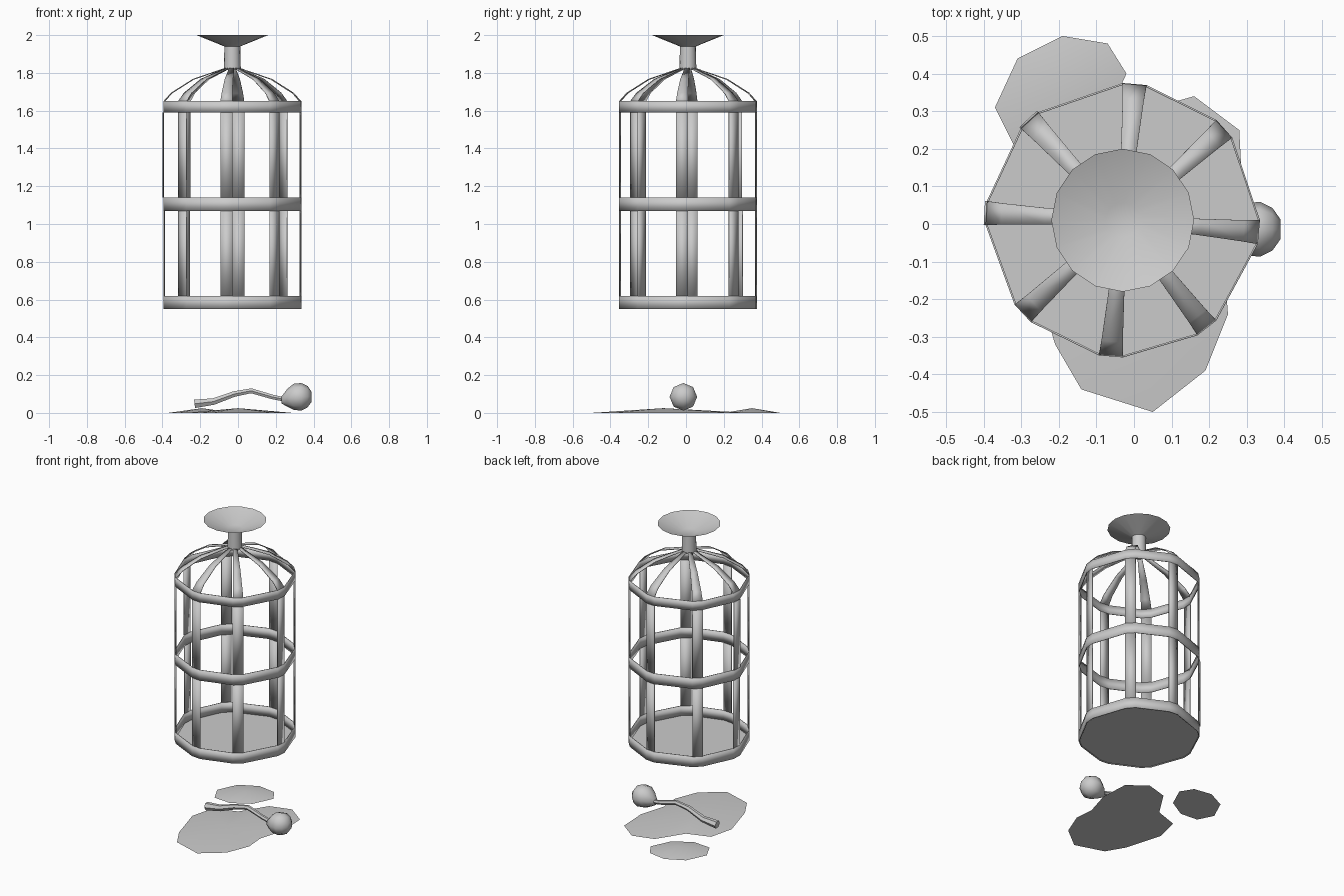
import bpy, bmesh, math
from mathutils import Vector

if "Cube" in bpy.data.objects:
    bpy.data.objects.remove(bpy.data.objects["Cube"])

CX, CY, R = -0.03, 0.01, 0.365
BARS = [-137, -95, -52, -5, 42, 85, 133, 177]   # bar centre angles
HALF = 5                                         # half bar width in degrees


def make(name, verts, faces, smooth=None):
    me = bpy.data.meshes.new(name)
    me.from_pydata(verts, [], faces)
    me.update()
    bm = bmesh.new()
    bm.from_mesh(me)
    bmesh.ops.recalc_face_normals(bm, faces=bm.faces)
    bm.to_mesh(me)
    bm.free()
    ob = bpy.data.objects.new(name, me)
    bpy.context.collection.objects.link(ob)
    if smooth:
        bpy.context.view_layer.objects.active = ob
        bpy.ops.object.select_all(action='DESELECT')
        ob.select_set(True)
        bpy.ops.object.shade_smooth_by_angle(angle=math.radians(smooth))
    return ob


def polar(r, deg, z):
    a = math.radians(deg)
    return (CX + r * math.cos(a), CY + r * math.sin(a), z)


def thin(ob, t=0.005):
    m = ob.modifiers.new("thickness", 'SOLIDIFY')
    m.thickness = t
    m.offset = -1
    return ob


def loft(name, rings, cap_start=True, cap_end=True, smooth=40):
    n = len(rings[0])
    verts = [p for ring in rings for p in ring]
    faces = [(i * n + j, i * n + (j + 1) % n, (i + 1) * n + (j + 1) % n, (i + 1) * n + j)
             for i in range(len(rings) - 1) for j in range(n)]
    if cap_start:
        faces.append(tuple(range(n))[::-1])
    if cap_end:
        faces.append(tuple(range(len(verts) - n, len(verts))))
    return make(name, verts, faces, smooth)


# Horizontal bands of the cage
angles = [a + s * HALF for a in BARS for s in (-1, 1)]
for name, z0, z1 in (("lower_band", 0.55, 0.62), ("middle_band", 1.07, 1.14), ("upper_band", 1.59, 1.65)):
    thin(loft(name, [[polar(R, a, z) for a in angles] for z in (z0, z1)], False, False))

# Cage floor
make("cage_floor", [polar(R - 0.003, a, 0.555) for a in angles], [tuple(range(len(angles)))])

# Upright bars, each continuing into a dome rib
UPRIGHT = [(R, 0.62, HALF), (R, 1.07, HALF)], [(R, 1.14, HALF), (R, 1.59, HALF)]
RIB = [(R, 1.65, HALF), (0.325, 1.695, HALF), (0.21, 1.768, 6), (0.045, 1.825, 18)]
for k, a in enumerate(BARS):
    for part, prof in (("lower_bar", UPRIGHT[0]), ("upper_bar", UPRIGHT[1]), ("dome_rib", RIB)):
        v = [polar(r, a + s * h, z) for r, z, h in prof for s in (-1, 1)]
        f = [(2 * i, 2 * i + 1, 2 * i + 3, 2 * i + 2) for i in range(len(prof) - 1)]
        thin(make(f"{part}_{k + 1}", v, f, 40))

# Neck with an open funnel on top
profile = [(0.045, 1.815), (0.042, 1.94), (0.19, 2.0), (0.046, 1.943)]
loft("funnel_top", [[polar(r, 360 * j / 16, z) for j in range(16)] for r, z in profile])


# Puddles: low fans raised at the middle
def puddle(name, outline, centre):
    n = len(outline)
    verts = [(x, y, 0) for x, y in outline] + [centre]
    make(name, verts, [(i, (i + 1) % n, n) for i in range(n)] + [tuple(range(n))[::-1]], 40)


puddle("large_puddle", [(-.21, -.32), (-.14, -.44), (.05, -.5), (.19, -.39), (.25, -.24), (.24, -.11),
                        (.29, .06), (.28, .25), (.16, .34), (.02, .30), (-.09, .13), (-.24, .08),
                        (-.28, -.08)], (0, -.12, .025))
puddle("small_puddle", [(-.37, .31), (-.31, .44), (-.19, .5), (-.07, .48), (-.02, .40),
                        (-.08, .27), (-.2, .2), (-.32, .21)], (-.19, .35, .025))

# Bent stem lying on the ground
path = [Vector(p) for p in ((-.23, 0, .048), (-.13, .005, .06), (-.02, 0, .1), (.07, .005, .117),
                            (.18, 0, .085), (.29, -.01, .062))]
radii = [.026, .02, .017, .015, .014, .012]
rings = []
for i, p in enumerate(path):
    t = (path[min(i + 1, 5)] - path[max(i - 1, 0)]).normalized()
    side = Vector((0, 1, 0))
    up = t.cross(side)
    rings.append([tuple(p + radii[i] * (math.cos(b) * side + math.sin(b) * up))
                  for b in (math.tau * j / 6 for j in range(6))])
loft("stem", rings)

# Bud at the end of the stem, tapering toward it
bud = [(.23, .018, .068), (.262, .048, .08), (.295, .069, .085), (.335, .073, .085), (.368, .057, .086), (.39, .026, .085)]
loft("bud", [[(x, -.014 + r * math.cos(b), z + r * math.sin(b))
              for b in (math.tau * j / 8 for j in range(8))] for x, r, z in bud], smooth=60)
